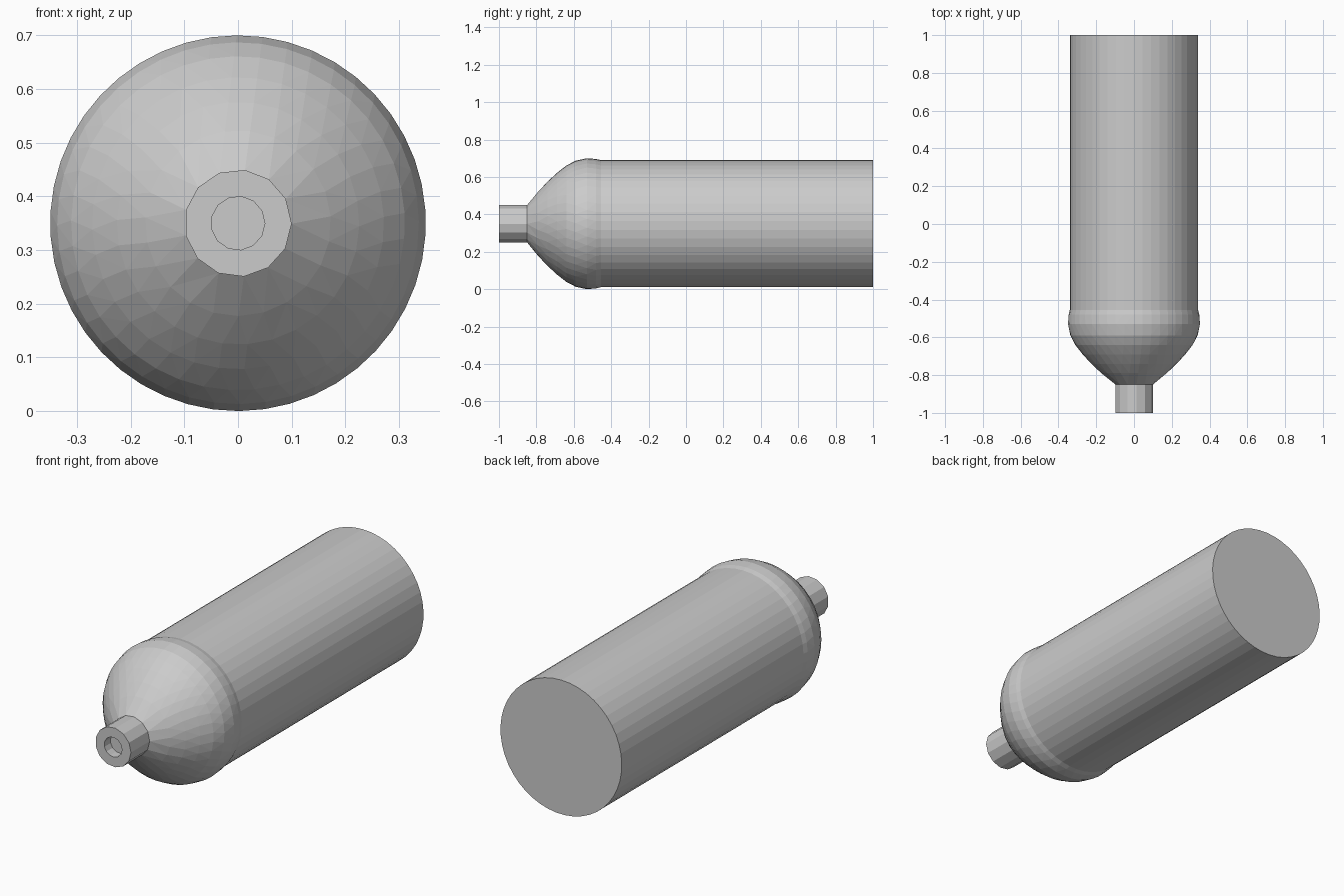
import bpy
import bmesh
import math

AXIS_HEIGHT = 0.35
FACET = 0.048            # facet width, so wider rings get more sides
PHASE = math.radians(7.5)


def add_ring(bm, y, r):
    n = round(math.tau * r / FACET) if r >= 0.1 else 13
    angles = [PHASE + math.tau * i / n for i in range(n)]
    return [bm.verts.new((r * math.sin(a), y, AXIS_HEIGHT + r * math.cos(a)))
            for a in angles]


def stitch(bm, a, b):
    """Join two rings, with triangles where their side counts differ."""
    n, m = len(a), len(b)
    i = j = 0
    while i < n or j < m:
        step = (i + 1) * m - (j + 1) * n
        face = [a[i % n]]
        if step <= 0:
            i += 1
            face.append(a[i % n])
        old = b[j % m]
        if step >= 0:
            j += 1
            face.append(b[j % m])
        bm.faces.new(face + [old])


def turned_part(name, profile, cap_front=False, cap_back=False):
    """Revolve (y, radius) points around the long axis, front to back."""
    bm = bmesh.new()
    rings = [add_ring(bm, y, r) for y, r in profile]
    for a, b in zip(rings, rings[1:]):
        stitch(bm, a, b)
    if cap_front:
        bm.faces.new(rings[0][::-1])
    if cap_back:
        bm.faces.new(rings[-1])
    mesh = bpy.data.meshes.new(name)
    bm.to_mesh(mesh)
    bm.free()
    obj = bpy.data.objects.new(name, mesh)
    bpy.context.collection.objects.link(obj)
    return obj


cube = bpy.data.objects.get("Cube")
if cube:
    bpy.data.objects.remove(cube, do_unlink=True)

# Neck with a blind outlet hole
turned_part("neck", [(-0.95, 0.05), (-1, 0.05), (-1, 0.1), (-0.85, 0.1)],
            cap_front=True)

# Rounded shoulder, bulging slightly past the cylinder
turned_part("shoulder", [(-0.85, 0.1), (-0.79, 0.173), (-0.74, 0.226),
                         (-0.69, 0.272), (-0.64, 0.311), (-0.59, 0.337),
                         (-0.53, 0.35), (-0.48, 0.346), (-0.455, 0.34)])

# Cylindrical tank with a flat base
turned_part("tank_body", [(-0.455, 0.34), (1, 0.34)], cap_back=True)
